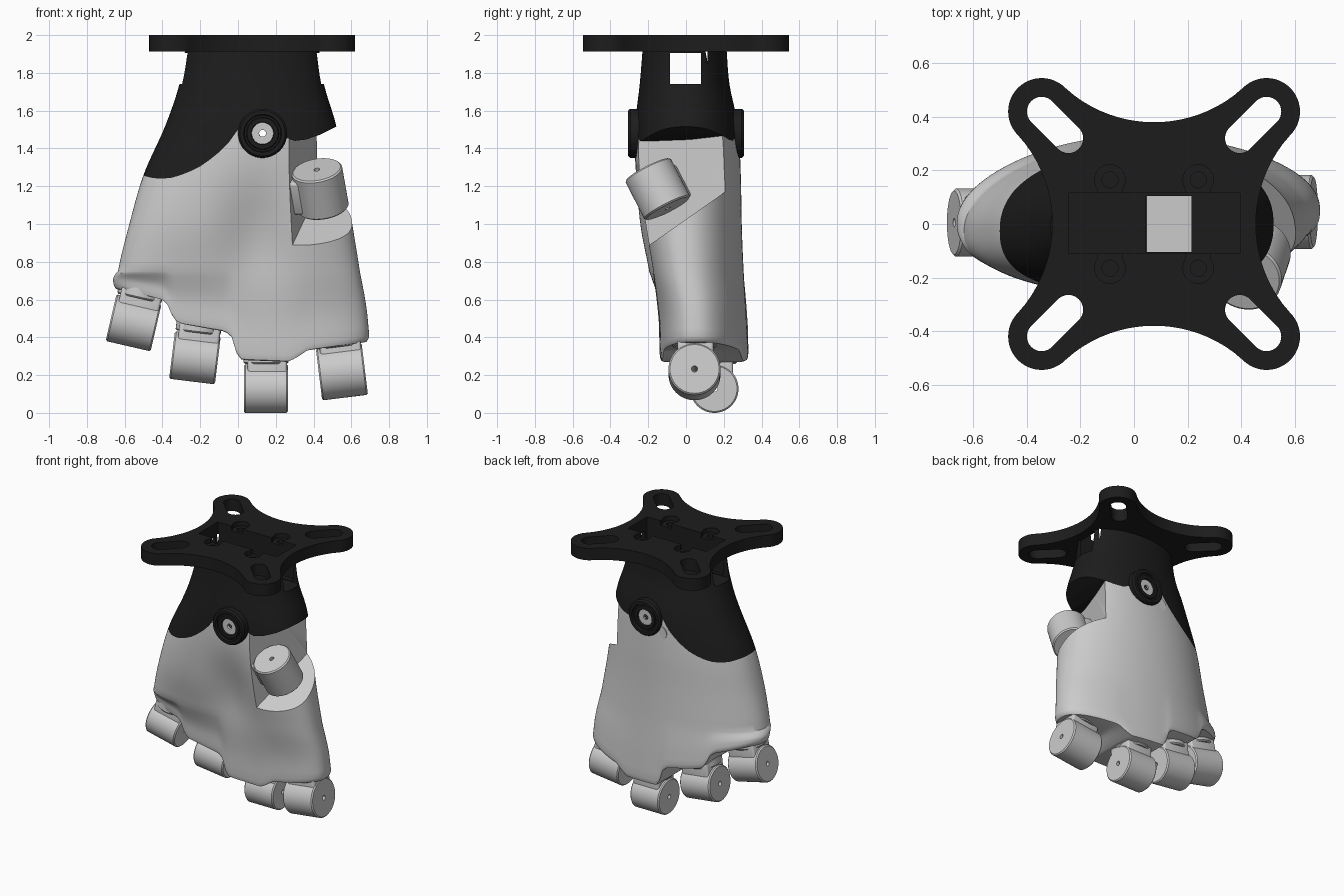
import bpy, bmesh
from math import sin, cos, pi, radians, exp
from mathutils import Vector, Matrix

if "Cube" in bpy.data.objects:
    bpy.data.objects.remove(bpy.data.objects["Cube"])

black = bpy.data.materials.new("black_plastic")
black.diffuse_color = (0.012, 0.012, 0.012, 1)
black.use_nodes = True
black.node_tree.nodes["Principled BSDF"].inputs["Base Color"].default_value = black.diffuse_color


def make(name, bm, mat=None):
    bmesh.ops.recalc_face_normals(bm, faces=bm.faces)
    me = bpy.data.meshes.new(name)
    bm.to_mesh(me)
    bm.free()
    ob = bpy.data.objects.new(name, me)
    bpy.context.collection.objects.link(ob)
    if mat:
        me.materials.append(mat)
    return ob


def box(name, lo, hi, mat=None, matrix=None, bevel=0):
    bm = bmesh.new()
    bmesh.ops.create_cube(bm, size=1)
    for v in bm.verts:
        v.co = Vector([(a + b) / 2 + c * (b - a) for a, b, c in zip(lo, hi, v.co)])
    if bevel:
        bmesh.ops.bevel(bm, geom=bm.edges[:], offset=bevel, segments=3, profile=0.5, affect='EDGES')
    if matrix:
        bm.transform(matrix)
    return make(name, bm, mat)


def prism(name, pts, lo, hi, plane='XY', mat=None):
    bm = bmesh.new()
    put = (lambda p, h: (p[0], p[1], h)) if plane == 'XY' else (lambda p, h: (p[0], h, p[1]))
    a = [bm.verts.new(put(p, lo)) for p in pts]
    b = [bm.verts.new(put(p, hi)) for p in pts]
    bm.faces.new(a)
    bm.faces.new(b)
    for i in range(len(pts)):
        j = (i + 1) % len(pts)
        bm.faces.new((a[i], a[j], b[j], b[i]))
    return make(name, bm, mat)


def lathe(name, profile, loc, axis, mat=None, n=64):
    """Closed (radius, height) loop spun about an axis."""
    rot = Vector(axis).to_track_quat('Z', 'Y').to_matrix()
    bm = bmesh.new()
    rings = [[bm.verts.new(Vector(loc) + rot @ Vector((r * cos(2*pi*i/n), r * sin(2*pi*i/n), h)))
              for i in range(n)] for r, h in profile]
    for k in range(len(rings)):
        a, b = rings[k], rings[(k + 1) % len(rings)]
        for i in range(n):
            bm.faces.new((a[i], a[(i+1) % n], b[(i+1) % n], b[i]))
    return make(name, bm, mat)


def rod(name, r, lo, hi, loc, axis, n=48):
    pts = [(r * cos(2*pi*i/n), r * sin(2*pi*i/n)) for i in range(n)]
    ob = prism(name, pts, lo, hi)
    ob.data.transform(Matrix.Translation(loc) @ Vector(axis).to_track_quat('Z', 'Y').to_matrix().to_4x4())
    return ob


def hull(name, pts):
    bm = bmesh.new()
    for p in pts:
        bm.verts.new(p)
    bmesh.ops.convex_hull(bm, input=bm.verts[:])
    return make(name, bm)


def cut(ob, cutters, op='DIFFERENCE', keep=False):
    bpy.context.view_layer.objects.active = ob
    for c in cutters:
        m = ob.modifiers.new("cut", 'BOOLEAN')
        m.object, m.operation, m.solver = c, op, 'EXACT'
        bpy.ops.object.modifier_apply(modifier=m.name)
        if not keep:
            bpy.data.objects.remove(c)


# Hand body loft: z, left x, right x, back y, front y
LEVELS = [(0.3, -.66, .695, .33, -.14), (0.5, -.66, .68, .32, -.15), (0.75, -.635, .645, .305, -.20),
          (1.0, -.575, .605, .295, -.255), (1.26, -.50, .565, .29, -.275), (1.52, -.385, .52, .275, -.27),
          (1.74, -.31, .455, .23, -.245), (1.92, -.28, .43, .215, -.23)]
HEM = [(-1, .66), (-.62, .65), (-.41, .595), (-.375, .56), (-.35, .49), (-.31, .47), (-.07, .43), (-.035, .40),
       (-.02, .33), (.02, .28), (.28, .27), (.32, .29), (.38, .33), (.68, .37), (1, .40)]


def level(z):
    n = len(LEVELS)
    i = max(k for k in range(n - 1) if LEVELS[k][0] <= z or k == 0)
    def slope(k, c):
        a, b = LEVELS[max(k-1, 0)], LEVELS[min(k+1, n-1)]
        return (b[c] - a[c]) / (b[0] - a[0])
    p, q = LEVELS[i], LEVELS[i+1]
    h = q[0] - p[0]
    t = (z - p[0]) / h
    return [(2*t**3 - 3*t*t + 1) * p[c] + (t**3 - 2*t*t + t) * h * slope(i, c)
            + (3*t*t - 2*t**3) * q[c] + (t**3 - t*t) * h * slope(i+1, c) for c in range(1, 5)]


def hem(x):
    for (a, za), (b, zb) in zip(HEM, HEM[1:]):
        if x <= b:
            return za + (zb - za) * (x - a) / (b - a)


N = 160
rows = [(1.92 - 1.17 * k / 26, 0, 1, 0) for k in range(27)]
rows += [(0.75 - 0.45 * k / 8, k / 8, 1, .035) for k in range(1, 9)]
rows += [(0.3, 1, .99, .015), (0.3, 1, .975, .004), (0.3, 1, .94, 0)]
bm = bmesh.new()
grid = []
for z, s, f, lift in rows:
    xl, xr, yb, yf = level(z)
    mid, half, yc, ht = (xl + xr) / 2, (xr - xl) / 2, (yb + yf) / 2, (yb - yf) / 2
    bend = 0.09 * min(1, max(0, (1.6 - z) / 0.9))
    ring = []
    for j in range(N):
        c, sn = cos(2*pi*j/N), sin(2*pi*j/N)
        x = mid + half * c
        zz = z if s == 0 else 0.75 + s * (hem(x) + lift - 0.75)
        y = yc - bend * c * c * (1 if c < 0 else 0.5) + f * ht * (1 if sn > 0 else -1) * abs(sn) ** .85
        if sn < 0:
            y += 0.065 * exp(-((x - .1) / .19) ** 2 - ((zz - .95) / .27) ** 2) * abs(sn)
        ring.append(bm.verts.new((mid + half * f * c, y, zz)))
    grid.append(ring)
for a, b in zip(grid, grid[1:]):
    for j in range(N):
        bm.faces.new((a[j], a[(j+1) % N], b[(j+1) % N], b[j]))
bm.faces.new(grid[0])
last = grid[-1]
for j in range(N // 2):
    bm.faces.new(list(dict.fromkeys((last[j], last[j+1], last[N-j-1], last[(N-j) % N]))))
palm = make("palm", bm)
neck = palm.copy()
neck.data = palm.data.copy()
neck.name = "wrist_shell"
bpy.context.collection.objects.link(neck)
neck.data.materials.append(black)

# Split palm and wrist along the wavy seam
seam = [(-.8, 1.34), (-.5, 1.255), (-.45, 1.243), (-.4, 1.24), (-.35, 1.245), (-.3, 1.26), (-.25, 1.28),
        (-.2, 1.305), (-.15, 1.34), (-.1, 1.38), (-.05, 1.43), (0, 1.5), (.02, 1.42), (.07, 1.37), (.13, 1.35),
        (.19, 1.37), (.24, 1.42), (.26, 1.455), (.3, 1.44), (.36, 1.447), (.44, 1.475), (.52, 1.515), (.8, 1.67),
        (.8, 2.2), (-.8, 2.2)]
splitter = prism("splitter", seam, -1, 1, 'XZ')
cut(palm, [splitter], keep=True)
cut(neck, [splitter], 'INTERSECT')

# Thumb notch in the palm, wrist windows and pivot bore
floor = lambda y: 0.92 + 0.7 * (y + 0.15)
wall = lambda y: 0.27 + 0.33 * (y + 0.25)
cut(palm, [hull("c", [(x, y, z) for y in (-.5, .21) for x in (wall(y), 1) for z in (floor(y), 1.9)]),
           box("c", (.42, .19, 1.18), (1, .6, 1.9)),
           rod("c", .018, -1, 1, (.13, 0, 1.48), (0, 1, 0))])
cut(neck, [box("c", (-1, -.085, 1.74), (1, .08, 1.905)),
           box("c", (-.245, -.11, 1.745), (.395, .115, 2.2)),
           box("c", (.045, -.105, 1.6), (.215, .105, 2.1)),
           rod("c", .018, -1, 1, (.13, 0, 1.48), (0, 1, 0))])
link = box("wrist_link", (.046, -.104, 1.61), (.214, .104, 1.72))

# Mounting plate with four slotted arms
cx, outline = .075, []
R = (.332 ** 2 + .128 ** 2) / (2 * .128)
for q in range(4):
    rot = lambda x, y: (cx + x * cos(q*pi/2) - y * sin(q*pi/2), x * sin(q*pi/2) + y * cos(q*pi/2))
    for k in range(25):
        a = radians(-45 + 180 * k / 24)
        outline.append(rot(.42 + .125 * cos(a), .42 + .125 * sin(a)))
    for k in range(1, 20):
        x = .332 - .664 * k / 20
        outline.append(rot(x, .38 + R - (R * R - x * x) ** .5))
plate = prism("mounting_plate", outline, 1.912, 2.0, mat=black)
cutters = [box("c", (-.245, -.11, 1.8), (.395, .115, 2.2))]
for sx in (-1, 1):
    for sy in (-1, 1):
        pts = []
        for k in range(34):
            a = radians(-45 + 180 * (k % 17) / 16 + (180 if k > 16 else 0))
            o = .42 if k < 17 else .32
            pts.append((cx + sx * (o + .055 * cos(a)), sy * (o + .055 * sin(a))))
        x, y = cx + sx * .165, sy * .165
        cutters += [prism("c", pts, 1.8, 2.2), rod("c", .057, 1.965, 2.2, (x, y, 0), (0, 0, 1)),
                    rod("c", .03, 1.93, 2.1, (x, y, 0), (0, 0, 1)),
                    box("c", (x - .045, min(sy * .09, y), 1.966), (x + .045, max(sy * .09, y), 2.21))]
cut(plate, cutters)

# Pivot bosses, front and back
for side, tag in ((-1, "front"), (1, "back")):
    lathe(f"pivot_ring_{tag}", [(.058, .18), (.13, .18), (.13, .295), (.12, .307), (.1, .307), (.096, .29),
                                (.086, .29), (.082, .3), (.06, .3), (.058, .295)],
          (.13, 0, 1.48), (0, side, 0), black)
    lathe(f"pivot_pin_{tag}", [(.018, .18), (.0575, .18), (.0575, .285), (.018, .285)], (.13, 0, 1.48), (0, side, 0))
rod("back_stop", .05, .2, .285, (.01, 0, 1.395), (0, 1, 0))


def drum(name, r, half, loc, axis):
    lathe(name, [(.016, -half), (r - .008, -half), (r, -half + .008), (r, half - .008), (r - .008, half),
                 (.016, half)], loc, axis)


# Finger knuckles: name, centre, radius, half width, tilt
for name, c, r, half, tilt in (("index", (.55, .045, .218), .138, .122, 7), ("middle", (.148, .15, .128), .128, .117, 0),
                               ("ring", (-.228, .10, .292), .127, .122, -7),
                               ("little", (-.553, .005, .477), .127, .122, -13)):
    t = radians(tilt)
    a, u = Vector((cos(t), 0, sin(t))), Vector((-sin(t), 0, cos(t)))
    M = Matrix.Translation(c) @ Matrix((a, (0, 1, 0), u)).transposed().to_4x4()
    drum(name + "_knuckle", r, half, c, a)
    box(name + "_stem", (-half + .02, -.09, .02), (half - .005, .10, .19), None, M, .015)
    lathe(name + "_collar", [(.02, .132), (.112, .132), (.12, .14), (.12, .2), (.02, .2)], c, u)

# Thumb knuckle and stem
d = Vector((-.155, -.45, .88)).normalized()
e = Vector((.93, -.33, 0))
e = (e - d * e.dot(d)).normalized()
tc = (.435, -.15, 1.185)
drum("thumb_knuckle", .135, .117, tc, d)
box("thumb_stem", (-.22, -.11, -.1), (0, .11, .09), None,
    Matrix.Translation(tc) @ Matrix((e, d.cross(e), d)).transposed().to_4x4(), .015)

# Smooth shading with sharp edges kept
for ob in bpy.context.scene.objects:
    ob.select_set(True)
    bpy.context.view_layer.objects.active = ob
bpy.ops.object.shade_smooth_by_angle(angle=radians(32))
